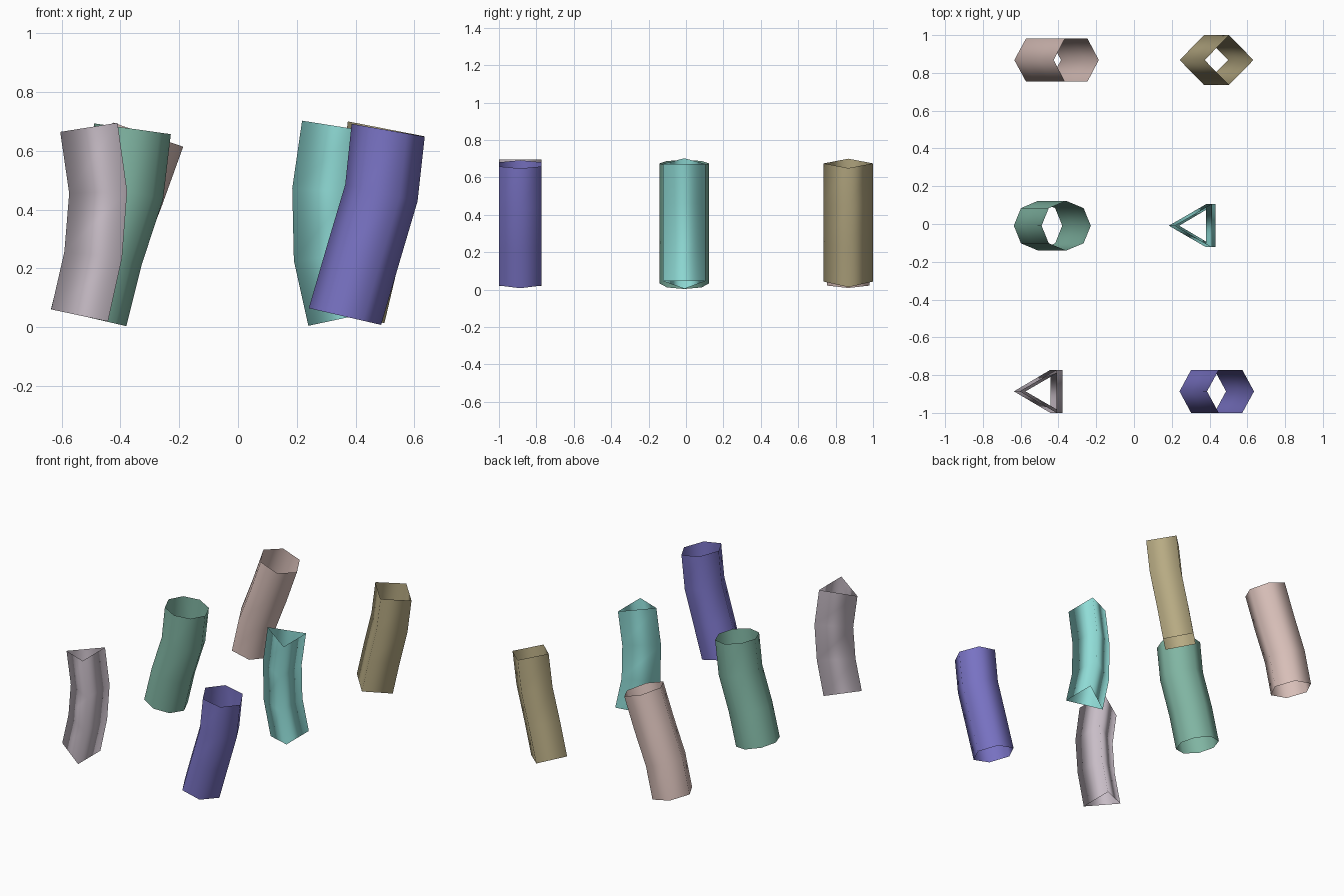
import bpy
from math import sin, cos, pi, radians

if "Cube" in bpy.data.objects:
    bpy.data.objects.remove(bpy.data.objects["Cube"])

R = 0.1316
ROWS = (-0.886, -0.009, 0.868)  # front, middle, back


def polygon(n, start=pi):
    """Regular cross-section with a corner pointing to -x."""
    return [(R * cos(start + 2 * pi * i / n), R * sin(start + 2 * pi * i / n)) for i in range(n)]


def tube(name, profile, y, path, color):
    """Open tube: profile swept along stations (x, z, tilt in degrees)."""
    n = len(profile)
    verts, faces = [], []
    for x, z, tilt in path:
        t = radians(tilt)
        verts += [(x + u * cos(t), y + v, z - u * sin(t)) for u, v in profile]
    for k in range(len(path) - 1):
        for i in range(n):
            j = (i + 1) % n
            faces.append((k * n + i, k * n + j, (k + 1) * n + j, (k + 1) * n + i))
    mesh = bpy.data.meshes.new(name)
    mesh.from_pydata(verts, [], faces)
    mesh.polygons.foreach_set("use_smooth", [True] * len(faces))
    mat = bpy.data.materials.new(name + "_color")
    mat.diffuse_color = (*color, 1)
    mat.use_nodes = True
    mat.node_tree.nodes["Principled BSDF"].inputs["Base Color"].default_value = mat.diffuse_color
    mesh.materials.append(mat)
    obj = bpy.data.objects.new(name, mesh)
    bpy.context.collection.objects.link(obj)


# slightly shortened hexagon shared by two tubes
hexagon = [(u * 0.96, v) for u, v in polygon(6)]

# triangular tubes, bowed right and left
tube("triangle_tube_front", polygon(3), ROWS[0],
     [(-0.507, 0.033, 12), (-0.46, 0.243, 6), (-0.443, 0.46, -2), (-0.475, 0.685, -9)],
     (0.58, 0.51, 0.57))
tube("triangle_tube_middle", polygon(3), ROWS[1],
     [(0.368, 0.032, -12), (0.321, 0.24, -6), (0.316, 0.465, 3), (0.348, 0.682, 9)],
     (0.28, 0.72, 0.68))

# S-shaped tubes leaning right
tube("hexagon_tube_front", hexagon, ROWS[0],
     [(0.364, 0.036, 13), (0.425, 0.245, 16), (0.488, 0.457, 13), (0.511, 0.67, 10)],
     (0.19, 0.17, 0.55))
tube("square_tube_back", polygon(4), ROWS[2],
     [(0.37, 0.043, 13), (0.42, 0.255, 15), (0.475, 0.468, 12), (0.503, 0.675, 11)],
     (0.48, 0.41, 0.23))
tube("octagon_tube_middle", polygon(8), ROWS[1],
     [(-0.508, 0.033, 13), (-0.455, 0.246, 16), (-0.383, 0.465, 13), (-0.359, 0.675, 8)],
     (0.22, 0.47, 0.37))
tube("hexagon_tube_back", hexagon, ROWS[2],
     [(-0.51, 0.035, 12), (-0.462, 0.243, 16), (-0.38, 0.45, 20), (-0.306, 0.655, 19)],
     (0.70, 0.53, 0.49))
